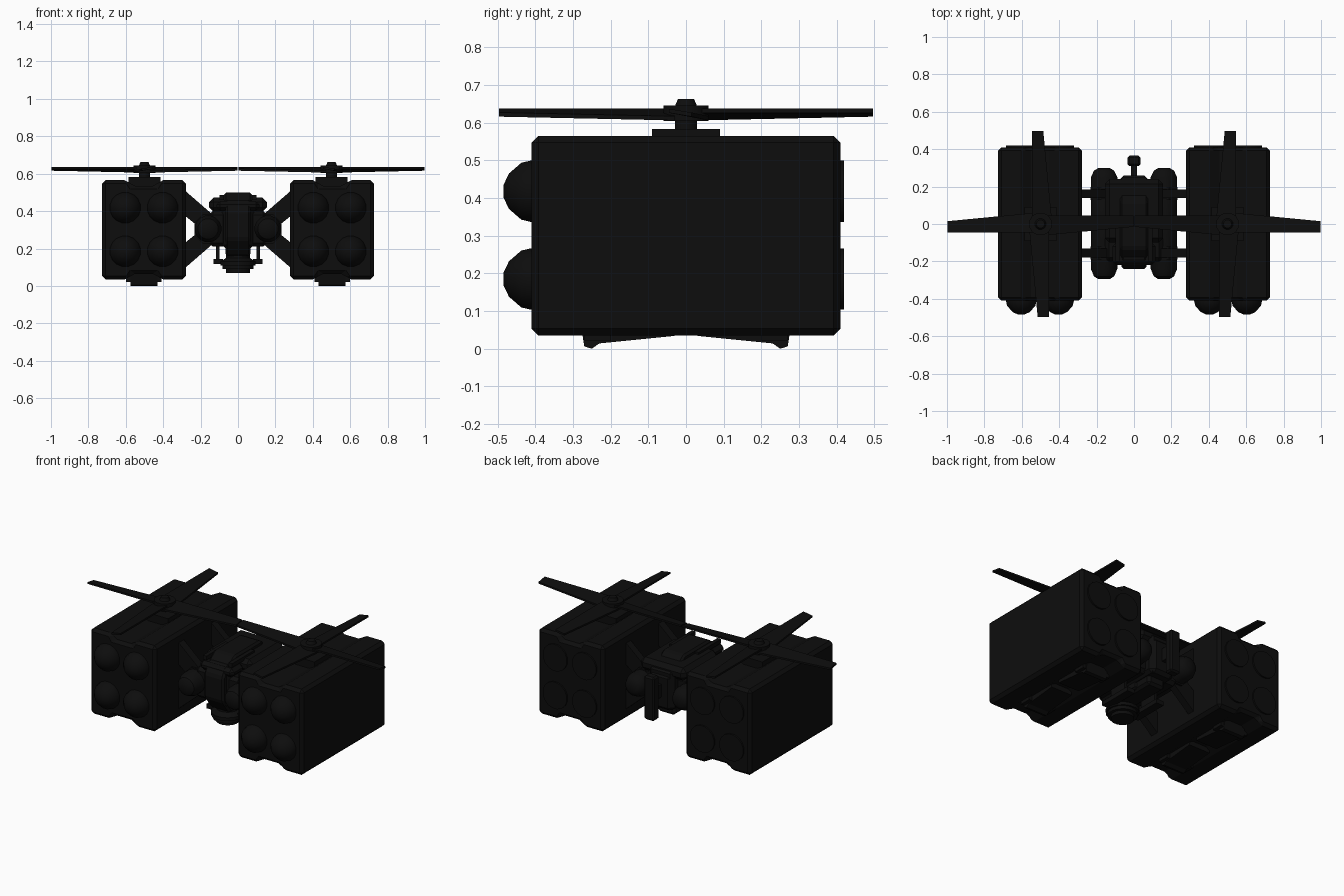
import bpy, bmesh, math
from mathutils import Matrix, Vector

cube = bpy.data.objects.get("Cube")
if cube:
    bpy.data.objects.remove(cube, do_unlink=True)

black = bpy.data.materials.new("matte_black")
black.use_nodes = True
colour = (0.004, 0.004, 0.004, 1)
black.diffuse_color = colour
black.node_tree.nodes["Principled BSDF"].inputs["Base Color"].default_value = colour


def finish(name, bm, bevel=0.0):
    bmesh.ops.recalc_face_normals(bm, faces=bm.faces)
    mesh = bpy.data.meshes.new(name)
    bm.to_mesh(mesh)
    bm.free()
    mesh.materials.append(black)
    ob = bpy.data.objects.new(name, mesh)
    bpy.context.collection.objects.link(ob)
    if bevel:
        mod = ob.modifiers.new("chamfer", "BEVEL")
        mod.width = bevel
        mod.segments = 1
        mod.limit_method = "ANGLE"
    return ob


def box(name, x, y, z, bevel=0.0):
    bm = bmesh.new()
    bmesh.ops.create_cube(bm, size=1)
    for v in bm.verts:
        v.co = [lo + (c + 0.5) * (hi - lo) for c, (lo, hi) in zip(v.co, (x, y, z))]
    return finish(name, bm, bevel)


def prism(name, pts, axis, lo, hi, bevel=0.0):
    """Extrude a profile along x (points are y,z) or y (points are x,z)."""
    bm = bmesh.new()
    def at(p, d):
        return (d, p[0], p[1]) if axis == "x" else (p[0], d, p[1])
    a = [bm.verts.new(at(p, lo)) for p in pts]
    b = [bm.verts.new(at(p, hi)) for p in pts]
    bm.faces.new(a)
    bm.faces.new(b)
    for i in range(len(pts)):
        j = (i + 1) % len(pts)
        bm.faces.new((a[i], a[j], b[j], b[i]))
    return finish(name, bm, bevel)


def lathe(name, profile, centre, axis="z", sides=16):
    """Spin (radius, distance) pairs about an axis through centre."""
    bm = bmesh.new()
    rings = []
    for r, d in profile:
        ring = []
        for i in range(sides):
            t = math.tau * (i + 0.5) / sides
            u, v = r * math.cos(t), r * math.sin(t)
            co = (u, v, d) if axis == "z" else (u, d, v)
            ring.append(bm.verts.new(Vector(centre) + Vector(co)))
        rings.append(ring)
    bm.faces.new(rings[0])
    bm.faces.new(rings[-1])
    for a, b in zip(rings, rings[1:]):
        for i in range(sides):
            j = (i + 1) % sides
            bm.faces.new((a[i], a[j], b[j], b[i]))
    ob = finish(name, bm)
    bpy.context.view_layer.objects.active = ob
    ob.select_set(True)
    bpy.ops.object.shade_smooth_by_angle(angle=math.radians(35))
    ob.select_set(False)
    return ob


def blade(name, cx, side, turn):
    # Tapered blade with a straight leading edge and a lower trailing edge
    bm = bmesh.new()
    bmesh.ops.create_cube(bm, size=1)
    for v in bm.verts:
        tip, trail, top = v.co.x > 0, v.co.y > 0, v.co.z > 0
        y = (0.015 if tip else 0.06) if trail else -0.045
        z = (0.627 if tip else 0.617) if trail else 0.637
        v.co = (0.497 if tip else 0.03, y, z if top else z - 0.011)
    bm.transform(Matrix.Rotation(turn * math.pi / 2, 4, "Z"))
    if side < 0:
        bm.transform(Matrix.Scale(-1, 4, (1, 0, 0)))
    bm.transform(Matrix.Translation((cx, 0, 0)))
    finish(name, bm)


for side, label in ((1, "left"), (-1, "right")):
    cx = 0.503 * side

    def span(a, b):
        return sorted((side * a, side * b))

    # Launcher pod: box section with a channel along its top and bottom
    half = [(0.224, 0.035), (0.224, 0.565), (0.085, 0.565), (0.065, 0.535)]
    right = [(0.065, 0.065), (0.085, 0.035)] + half
    section = [(cx + x, z) for x, z in right] + [(cx - x, z) for x, z in reversed(right)]
    prism(label + "_pod", section, "y", -0.41, 0.41, 0.02)

    # Warhead noses in front, exhaust caps behind
    for dx in (-0.1, 0.1):
        for z in (0.185, 0.418):
            lathe(label + "_warhead", [(0.083, -0.38), (0.083, -0.412), (0.077, -0.437),
                  (0.048, -0.47), (0.018, -0.484)], (cx + dx, 0, z), "y")
            lathe(label + "_exhaust_cap", [(0.083, 0.39), (0.083, 0.42)], (cx + dx, 0, z), "y")

    # Sloped landing skids under the pod
    for d in (-1, 1):
        skid = [(0.03, 0.07), (0.03, 0.034), (0.23, 0.014), (0.25, 0.0), (0.27, 0.006), (0.28, 0.07)]
        prism(label + "_skid", [(d * y, z) for y, z in skid], "x", cx - 0.073, cx + 0.073)
        box(label + "_skid_pad", (cx - 0.095, cx + 0.095),
            sorted((d * 0.2, d * 0.27)), (0.02, 0.05))

    # Rotor mount, hub and four blades
    rx = 0.5 * side
    box(label + "_rotor_mount", (rx - 0.085, rx + 0.085), (-0.09, 0.09), (0.53, 0.583))
    lathe(label + "_rotor_hub", [(0.03, 0.57), (0.03, 0.605), (0.062, 0.605), (0.062, 0.645),
          (0.03, 0.645), (0.022, 0.663)], (rx, 0, 0), "z", 12)
    for turn in range(4):
        blade(label + "_rotor_blade", rx, side, turn)

    # Diagonal struts from fuselage to pod
    for lo, hi in ((-0.18, -0.13), (0.14, 0.185)):
        for name, pts in (("upper", [(0.29, 0.515), (0.14, 0.385), (0.14, 0.26), (0.29, 0.38)]),
                          ("lower", [(0.29, 0.225), (0.14, 0.345), (0.14, 0.22), (0.29, 0.09)])):
            prism(label + "_" + name + "_strut", [(x * side, z) for x, z in pts], "y", lo, hi)

    # Round-ended side tank with bands, and its cradle
    lathe(label + "_tank", [(0.03, -0.295), (0.055, -0.28), (0.072, -0.24), (0.072, 0.25),
          (0.055, 0.285), (0.03, 0.3)], (0.16 * side, 0, 0.305), "y")
    for y in (-0.155, 0.162):
        lathe(label + "_tank_band", [(0.085, y - 0.035), (0.085, y + 0.035)],
              (0.155 * side, 0, 0.305), "y", 8)
    box(label + "_tank_cradle", span(0.06, 0.155), (-0.2, 0.2), (0.21, 0.4), 0.02)

    # Small guns hanging beside the turret
    box(label + "_gun_post", span(0.1, 0.118), (-0.06, 0.06), (0.13, 0.23))
    box(label + "_gun_body", span(0.08, 0.132), (-0.12, 0.1), (0.118, 0.145))
    box(label + "_roof_rail", span(0.075, 0.1), (-0.2, 0.02), (0.46, 0.485))

# Central fuselage, stepped roof and cockpit
box("fuselage", (-0.085, 0.085), (-0.21, 0.25), (0.2, 0.45), 0.02)
box("upper_deck", (-0.155, 0.155), (-0.1, 0.24), (0.395, 0.473), 0.025)
prism("roof", [(-0.2, 0.44), (-0.13, 0.5), (0.12, 0.5), (0.19, 0.44)], "x", -0.075, 0.075, 0.012)
prism("cockpit", [(-0.2, 0.46), (-0.24, 0.4), (-0.24, 0.25), (-0.17, 0.16), (0.1, 0.16), (0.1, 0.46)],
      "x", -0.068, 0.068, 0.012)
box("brow", (-0.115, 0.115), (-0.22, -0.1), (0.4, 0.455), 0.02)
box("rear_engine", (-0.075, 0.075), (0.1, 0.26), (0.2, 0.42), 0.02)

# Stepped sensor turret underneath
lathe("belly_turret", [(0.065, 0.2), (0.065, 0.15), (0.095, 0.13), (0.095, 0.11), (0.085, 0.11),
      (0.085, 0.09), (0.066, 0.09), (0.066, 0.07)], (0, -0.1, 0))
box("belly_keel", (-0.06, 0.06), (-0.1, 0.2), (0.15, 0.25), 0.015)

# Tail boom with an upright fin block
box("tail_boom", (-0.015, 0.015), (0.24, 0.32), (0.28, 0.36))
box("tail_fin", (-0.035, 0.035), (0.31, 0.365), (0.17, 0.44), 0.01)
